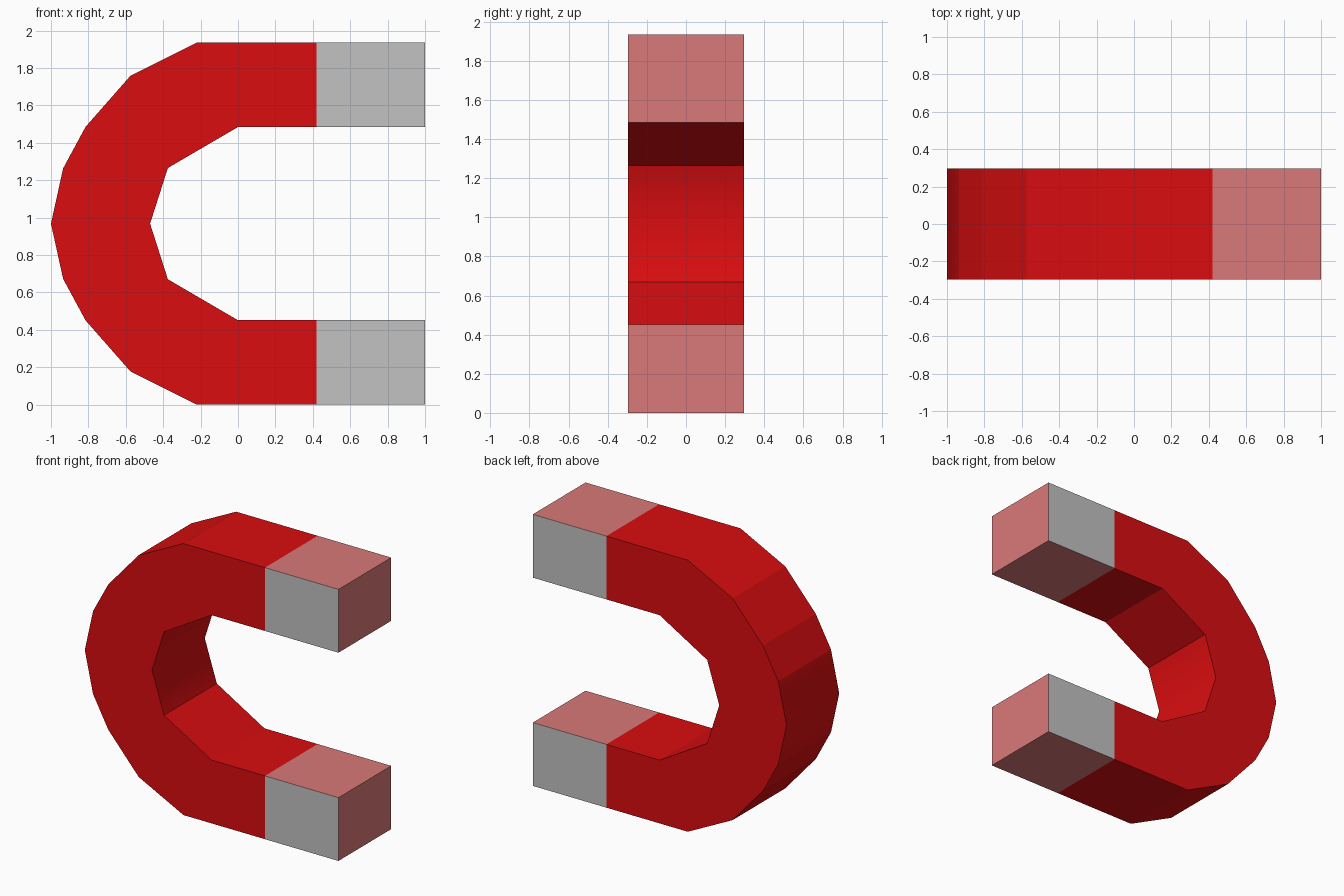
import bpy
import bmesh

if "Cube" in bpy.data.objects:
    bpy.data.objects.remove(bpy.data.objects["Cube"])

HEIGHT = 1.935
MID = HEIGHT / 2
HALF_DEPTH = 0.297
SPLIT = 0.42      # where the red body meets the bare tips
TIP_END = 1.0


def material(name, rgb):
    m = bpy.data.materials.new(name)
    m.diffuse_color = (*rgb, 1)
    m.use_nodes = True
    m.node_tree.nodes["Principled BSDF"].inputs["Base Color"].default_value = m.diffuse_color
    return m


red = material("red paint", (0.70, 0.004, 0.005))
grey = material("grey metal", (0.54, 0.54, 0.54))
pink = material("dull pink metal", (0.70, 0.19, 0.19))


def extrude_profile(name, profile, mats, side_index=0):
    """Extrude a counterclockwise x-z profile along y, open at the colour split."""
    bm = bmesh.new()
    front = [bm.verts.new((x, -HALF_DEPTH, z)) for x, z in profile]
    back = [bm.verts.new((x, HALF_DEPTH, z)) for x, z in profile]
    bm.faces.new(front)
    bm.faces.new(back[::-1])
    n = len(profile)
    for i in range(n):
        j = (i + 1) % n
        if profile[i][0] == SPLIT and profile[j][0] == SPLIT:
            continue
        f = bm.faces.new((front[j], front[i], back[i], back[j]))
        f.material_index = side_index
        # the pair of faces meeting at mid height is softly rounded
        f.smooth = any(abs(profile[k][1] - MID) < 1e-5 for k in (i, j))
    mesh = bpy.data.meshes.new(name)
    bm.to_mesh(mesh)
    bm.free()
    for m in mats:
        mesh.materials.append(m)
    ob = bpy.data.objects.new(name, mesh)
    bpy.context.collection.objects.link(ob)
    return ob


def flip(points):
    return [(x, HEIGHT - z) for x, z in reversed(points)]


# Red horseshoe body: upper half outlines mirrored about mid height
outer = [(SPLIT, HEIGHT), (-0.222, HEIGHT), (-0.575, 1.758),
         (-0.815, 1.485), (-0.935, 1.263)]
inner = [(-0.375, 1.265), (0.0, 1.484), (SPLIT, 1.484)]
body = outer + [(-1.0, MID)] + flip(outer) + flip(inner) + [(-0.47, MID)] + inner
extrude_profile("horseshoe_body", body, [red])

# Bare pole tips: grey front and back, pink on the other sides
for name, z0, z1 in (("lower_tip", 0.0, HEIGHT - 1.484),
                     ("upper_tip", 1.484, HEIGHT)):
    box = [(SPLIT, z0), (TIP_END, z0), (TIP_END, z1), (SPLIT, z1)]
    extrude_profile(name, box, [grey, pink], side_index=1)
